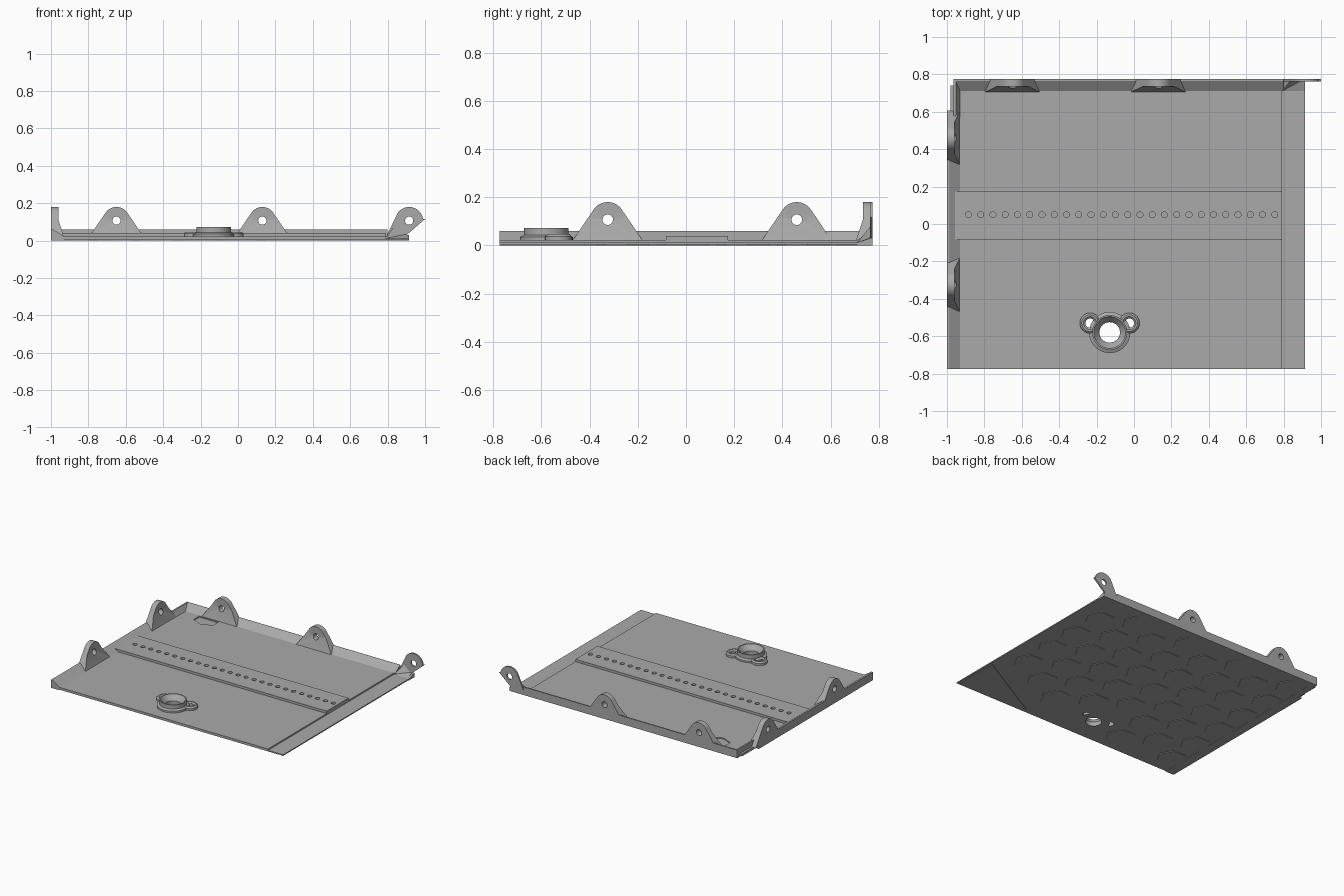
import bpy, bmesh
from math import sin, cos, pi, radians
from mathutils import Vector

cube = bpy.data.objects.get("Cube")
if cube:
    bpy.data.objects.remove(cube, do_unlink=True)

grey = bpy.data.materials.new("plain grey")
grey.use_nodes = True
colour = (0.4, 0.4, 0.4, 1)
grey.diffuse_color = colour
grey.node_tree.nodes["Principled BSDF"].inputs["Base Color"].default_value = colour

PLACE = {"X": lambda u, v, w: Vector((w, u, v)),
         "Y": lambda u, v, w: Vector((u, w, v)),
         "Z": lambda u, v, w: Vector((u, v, w))}


def finish(name, bm):
    bmesh.ops.recalc_face_normals(bm, faces=bm.faces)
    mesh = bpy.data.meshes.new(name)
    bm.to_mesh(mesh)
    bm.free()
    mesh.materials.append(grey)
    obj = bpy.data.objects.new(name, mesh)
    bpy.context.collection.objects.link(obj)
    return obj


def add_prism(bm, pts, lo, hi, axis="Z"):
    put = PLACE[axis]
    ends = [[bm.verts.new(put(u, v, w)) for u, v in pts] for w in (lo, hi)]
    for ring in ends:
        bm.faces.new(ring)
    for i in range(len(pts)):
        j = (i + 1) % len(pts)
        bm.faces.new((ends[0][i], ends[0][j], ends[1][j], ends[1][i]))


def prisms(name, outlines, lo, hi, axis="Z"):
    bm = bmesh.new()
    for pts in outlines:
        add_prism(bm, pts, lo, hi, axis)
    return finish(name, bm)


def ring(cx, cy, r, n=24, sx=1, turn=0):
    return [(cx + sx * r * cos(turn + 2 * pi * i / n), cy + r * sin(turn + 2 * pi * i / n))
            for i in range(n)]


def rect(x0, x1, y0, y1):
    return [(x0, y0), (x1, y0), (x1, y1), (x0, y1)]


def cut(obj, cutter):
    cutter.hide_render = True
    cutter.hide_set(True)
    mod = obj.modifiers.new("cut", "BOOLEAN")
    mod.operation = "DIFFERENCE"
    mod.solver = "EXACT"
    mod.object = cutter


def smooth(obj):
    bpy.ops.object.select_all(action="DESELECT")
    obj.select_set(True)
    bpy.context.view_layer.objects.active = obj
    bpy.ops.object.shade_smooth_by_angle(angle=radians(30))


# Floor panel with its lower side lip
FLOOR, TOP, UNDER = 0.022, 0.06, 0.004
BOSS = (-0.13, -0.58)
EARS = [(-0.235, -0.53), (-0.025, -0.53)]
panel = prisms("floor_panel", [[(-0.98, UNDER), (0.915, UNDER), (0.915, 0.012),
                                (0.79, 0.012), (0.79, FLOOR), (-0.98, FLOOR)]],
               -0.775, 0.74, "Y")
cut(panel, prisms("drain_cutter", [ring(*BOSS, 0.055, 32)]
                  + [ring(x, y, 0.025) for x, y in EARS], -0.05, 0.1))
pocket = [(-0.81, 0.7), (-0.81, 0.635), (-0.73, 0.6), (-0.65, 0.635), (-0.65, 0.7)]
cut(panel, prisms("pocket_cutter", [pocket], 0.014, 0.05))

# Sloped rims along two sides
prisms("side_rim", [[(-1, 0), (-1, TOP), (-0.988, TOP), (-0.93, FLOOR), (-0.93, 0)]],
       -0.775, 0.57, "Y")
prisms("side_rim_corner", [[(-0.965, 0), (-0.965, TOP), (-0.953, TOP), (-0.93, FLOOR),
                            (-0.93, 0)]], 0.57, 0.775, "Y")
prisms("back_rim", [[(0.775, 0), (0.775, TOP), (0.765, TOP), (0.71, FLOOR), (0.71, 0)]],
       -0.965, 0.8, "X")
prisms("back_rim_end", [[(0.775, 0), (0.775, 0.03), (0.765, 0.03), (0.71, 0.012), (0.71, 0)]],
       0.8, 0.915, "X")

# Raised strip with a row of blind holes
strip = prisms("centre_strip", [rect(-0.96, 0.79, -0.083, 0.175)], 0.01, 0.04)
cut(strip, prisms("strip_hole_cutter",
                  [ring(-0.885 + 0.0655 * i, 0.05, 0.016, 16) for i in range(26)], 0.018, 0.06))


# Hinge lugs: rounded ears, vertical above the pin and flared below it
PIN = 0.11


def lug(name, centre, axis, outer, inward):
    put = PLACE[axis]
    bm = bmesh.new()
    arc = [(0.07 * cos(a), PIN + 0.07 * sin(a))
           for a in (radians(33 + 114 * i / 20) for i in range(21))]
    up = [bm.verts.new(put(centre + u, v, outer)) for u, v in [(0.085, PIN)] + arc + [(-0.085, PIN)]]
    foot = [bm.verts.new(put(centre + u, 0.018, outer)) for u in (-0.147, 0.147)]
    faces = [bm.faces.new(up), bm.faces.new((up[0], up[-1], foot[0], foot[1]))]
    new = bmesh.ops.extrude_face_region(bm, geom=faces, use_keep_orig=True)["geom"]
    for v in new:
        if isinstance(v, bmesh.types.BMVert):
            depth = 0.04 + 0.03 * max(0, PIN - v.co.z) / (PIN - 0.018)
            v.co += put(0, 0, inward * depth)
    obj = finish(name, bm)
    lo, hi = sorted((outer - inward * 0.05, outer + inward * 0.1))
    cut(obj, prisms(name + "_pin_cutter", [ring(centre, PIN - 0.003, 0.022)], lo, hi, axis))
    smooth(obj)


for i, y in enumerate((-0.325, 0.46)):
    lug(f"side_lug_{i + 1}", y, "X", -1, 1)
for i, x in enumerate((-0.65, 0.13)):
    lug(f"back_lug_{i + 1}", x, "Y", 0.775, -1)

# Slanted thin lug at the open corner, with a wedge foot
slant = [(0.915 + 0.075 * cos(a), PIN - 0.005 + 0.075 * sin(a))
         for a in (radians(8 + 137 * i / 20) for i in range(21))]
end_lug = prisms("end_lug", [[(0.88, 0.012), (1.0, 0.115)] + slant + [(0.79, 0.015)]],
                 0.763, 0.775, "Y")
cut(end_lug, prisms("end_lug_pin_cutter", [ring(0.915, PIN - 0.003, 0.022)], 0.7, 0.8, "Y"))
bm = bmesh.new()
base = [bm.verts.new(p) for p in ((0.79, 0.71, 0.012), (0.9, 0.71, 0.012),
                                  (0.9, 0.77, 0.012), (0.79, 0.77, 0.012))]
peak = [bm.verts.new(p) for p in ((0.84, 0.77, 0.085), (0.9, 0.77, 0.035))]
for f in ((0, 1, 2, 3), (0, 3, 4), (1, 5, 2), (2, 5, 4, 3), (0, 4, 5), (0, 5, 1)):
    bm.faces.new([(base + peak)[i] for i in f])
finish("end_lug_foot", bm)


# Drain collar with a funnel mouth and two screw ears
def lathe(name, profile, centre, steps):
    bm = bmesh.new()
    vs = [bm.verts.new((centre[0] + r, centre[1], z)) for r, z in profile]
    es = [bm.edges.new((vs[i], vs[(i + 1) % len(vs)])) for i in range(len(vs))]
    bmesh.ops.spin(bm, geom=vs + es, cent=(*centre, 0), axis=(0, 0, 1),
                   angle=2 * pi, steps=steps, use_merge=True)
    bmesh.ops.remove_doubles(bm, verts=bm.verts, dist=0.0002)
    smooth(finish(name, bm))


lathe("drain_collar", [(0.055, 0.005), (0.11, 0.005), (0.11, 0.035), (0.093, 0.043),
                       (0.093, 0.073), (0.085, 0.073), (0.075, 0.06), (0.062, 0.045),
                       (0.055, 0.035)], BOSS, 48)
for i, c in enumerate(EARS):
    lathe(f"screw_ear_{i + 1}", [(0.025, 0.005), (0.055, 0.005), (0.055, 0.038),
                                 (0.045, 0.047), (0.035, 0.047), (0.025, 0.038)], c, 24)

# Shallow hexagon tread and a corner pad on the underside
tread = []
for row in range(8):
    for col in range(6):
        x = -0.85 + 0.225 * row
        y = -0.62 + 0.25 * col + (0.125 if row % 2 else 0)
        near_drain = (x - BOSS[0]) ** 2 + (y - BOSS[1]) ** 2 < 0.055
        in_corner = (x - 0.27) * 0.365 - (y + 0.74) * 0.645 > -0.1
        if y < 0.68 and not near_drain and not in_corner:
            tread.append(ring(x, y, 0.105, 6))
prisms("hexagon_tread", tread, 0, UNDER + 0.004)
prisms("corner_pad", [[(0.9, -0.76), (0.9, -0.42), (0.33, -0.74), (0.33, -0.76)]],
       0, UNDER + 0.004)
